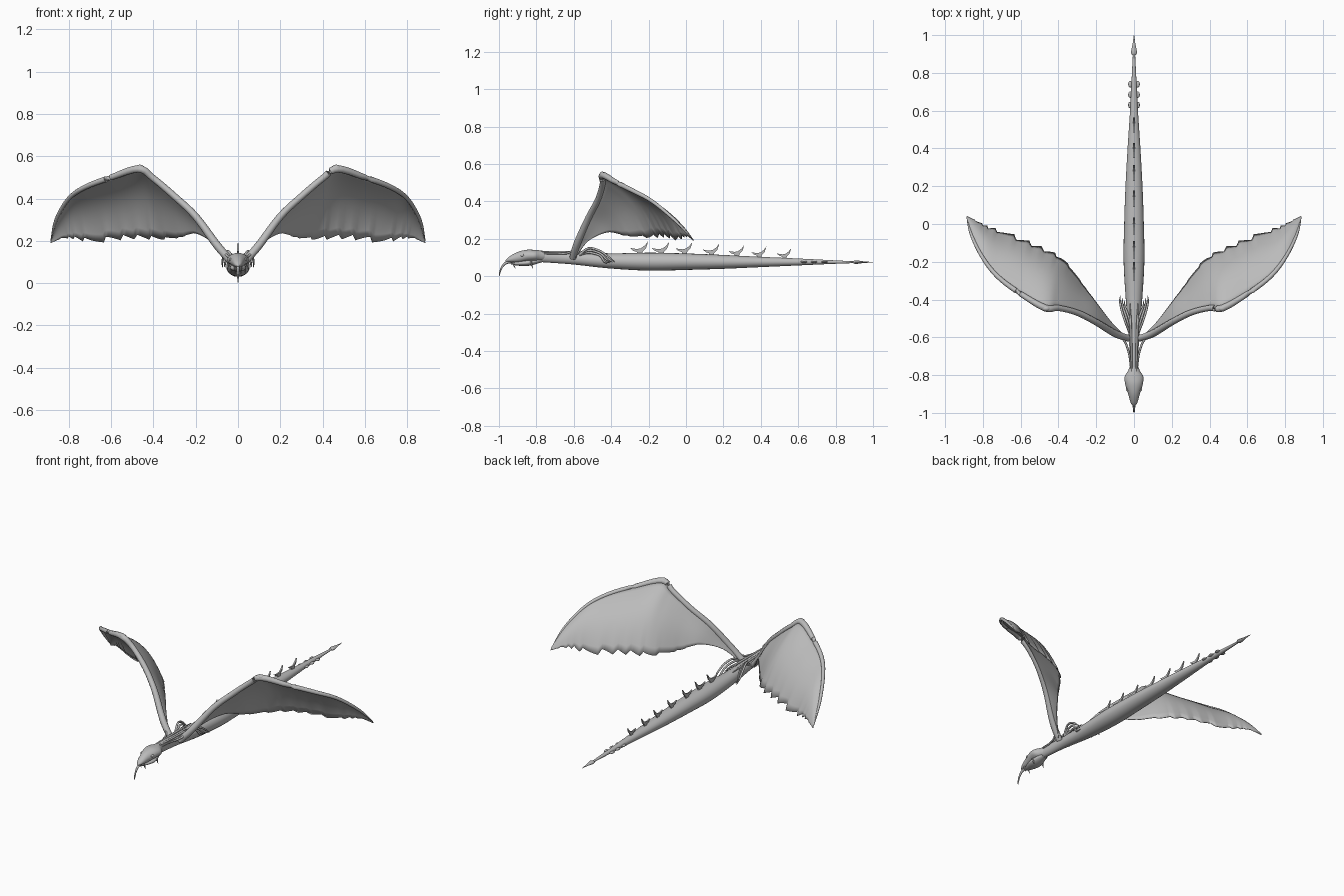
import bpy, bmesh, math
from mathutils import Vector

if "Cube" in bpy.data.objects:
    bpy.data.objects.remove(bpy.data.objects["Cube"])

grey = bpy.data.materials.new("plain grey")
grey.use_nodes = True
colour = (0.5, 0.5, 0.5, 1)
grey.diffuse_color = colour
grey.node_tree.nodes["Principled BSDF"].inputs["Base Color"].default_value = colour


def finish(name, bm, smooth=True, thickness=0):
    """Turn a bmesh into a shaded object."""
    bmesh.ops.recalc_face_normals(bm, faces=bm.faces)
    mesh = bpy.data.meshes.new(name)
    bm.to_mesh(mesh)
    bm.free()
    mesh.materials.append(grey)
    obj = bpy.data.objects.new(name, mesh)
    bpy.context.collection.objects.link(obj)
    if thickness:
        solid = obj.modifiers.new("thickness", "SOLIDIFY")
        solid.thickness = thickness
        solid.offset = 0
    if smooth:
        bpy.ops.object.select_all(action="DESELECT")
        obj.select_set(True)
        bpy.context.view_layer.objects.active = obj
        bpy.ops.object.shade_smooth_by_angle(angle=math.radians(50))
    return obj


def resample(points, steps):
    """Smooth spline through tuples of any length."""
    pts = [Vector(p) for p in points]
    result = []
    for i in range(len(pts) - 1):
        a, b, c = pts[max(i - 1, 0)], pts[i], pts[i + 1]
        d = pts[min(i + 2, len(pts) - 1)]
        for s in range(steps):
            t = s / steps
            result.append(b + (c - a) * t / 2
                          + (a * 2 - b * 5 + c * 4 - d) * t * t / 2
                          + (b * 3 - a - c * 3 + d) * t ** 3 / 2)
    result.append(pts[-1])
    return result


def skin(name, rings):
    """Join rings of points into a capped skin."""
    bm = bmesh.new()
    loops = [[bm.verts.new(p) for p in ring] for ring in rings]
    count = len(loops[0])
    for one, two in zip(loops, loops[1:]):
        for j in range(count):
            k = (j + 1) % count
            bm.faces.new((one[j], one[k], two[k], two[j]))
    bm.faces.new(loops[0])
    bm.faces.new(loops[-1])
    return finish(name, bm)


def loft(name, sections, sides=20, steps=5):
    """Sections along y: (y, half width, bottom, top)."""
    rings = []
    for y, w, low, high in resample([Vector(s) for s in sections], steps):
        angles = [math.tau * j / sides for j in range(sides)]
        rings.append([(w * math.cos(a), y, (low + high) / 2 + (high - low) / 2 * math.sin(a))
                      for a in angles])
    return skin(name, rings)


def tube(name, points, sides=8, steps=5):
    """Tapered tube through points: (x, y, z, radius)."""
    path = resample([Vector(p) for p in points], steps)
    rings = []
    for i, p in enumerate(path):
        along = (path[min(i + 1, len(path) - 1)] - path[max(i - 1, 0)]).to_3d().normalized()
        ref = Vector((1, 0, 0)) if abs(along.x) < 0.8 else Vector((0, 0, 1))
        u = along.cross(ref).normalized()
        v = along.cross(u)
        rings.append([p.to_3d() + (u * math.cos(a) + v * math.sin(a)) * p.w
                      for a in (math.tau * j / sides for j in range(sides))])
    return skin(name, rings)


def mirrored(points, side):
    return [(p[0] * side, *p[1:]) for p in points]


# Long serpent body with its neck and tail
loft("body", [(-.84, .022, .08, .13), (-.72, .022, .072, .136), (-.6, .028, .063, .128),
              (-.42, .042, .043, .122), (-.2, .055, .03, .126), (0, .052, .034, .122),
              (.2, .045, .04, .114), (.4, .034, .049, .104), (.6, .021, .058, .095),
              (.8, .011, .067, .085), (.92, .005, .071, .079)])
loft("tail_point", [(.89, .003, .073, .077), (.905, .016, .066, .085),
                    (.95, .008, .071, .08), (1, .001, .074, .076)], sides=8, steps=3)

# Head, lower jaw and hooked tongue
loft("head", [(-.965, .004, .078, .086), (-.945, .018, .075, .105), (-.9, .031, .072, .13),
              (-.85, .046, .078, .142), (-.81, .05, .08, .141), (-.78, .033, .08, .138),
              (-.75, .02, .085, .134)])
loft("lower_jaw", [(-.935, .006, .064, .072), (-.9, .024, .057, .08),
                   (-.84, .038, .056, .09), (-.77, .018, .075, .1)])
tube("tongue", [(0, -.93, .078, .008), (0, -.965, .07, .007), (0, -.985, .047, .005),
                (0, -.994, .025, .004), (0, -.998, .001, .001)])

# Crescent spines on the back
for n, y in enumerate((-.25, -.135, -.01, .135, .27, .39, .525)):
    size = 1 - n * .035
    base = .122 - max(y, 0) * .045
    outer = [(-.05, .03), (-.032, .014), (-.012, .008), (-.012, -.012), (.014, -.012),
             (.018, .01), (.037, .03), (.048, .066)]
    inner = [(.03, .043), (.01, .028), (-.01, .024), (-.03, .026)]
    bm = bmesh.new()
    face = bm.faces.new([bm.verts.new((-.004, y + a * size, base + b * size))
                         for a, b in outer + inner])
    moved = bmesh.ops.extrude_face_region(bm, geom=[face])["geom"]
    bmesh.ops.translate(bm, vec=(.008, 0, 0),
                        verts=[v for v in moved if isinstance(v, bmesh.types.BMVert)])
    finish(f"back_spine_{n + 1}", bm, smooth=False)

# Wing edges from shoulder to tip: leading and trailing
lead = [(.03, -.605, .1), (.1, -.58, .18), (.2, -.52, .315), (.3, -.47, .41),
        (.4, -.445, .495), (.47, -.445, .54), (.6, -.37, .5), (.72, -.28, .455),
        (.8, -.18, .4), (.86, -.06, .3), (.885, .035, .2)]
trail = [(.05, -.59, .1), (.12, -.52, .19), (.2, -.415, .235), (.27, -.32, .215),
         (.35, -.21, .205), (.43, -.145, .205), (.57, -.08, .2), (.68, -.04, .19),
         (.77, -.01, .205), (.83, .015, .21), (.885, .04, .19)]
ROWS, STEPS = 10, 9


def wing(label, side):
    front, back = resample(lead, STEPS), resample(trail, STEPS)
    last = len(front) - 1
    bm = bmesh.new()
    grid = []
    for i, (a, b) in enumerate(zip(front, back)):
        u = i / last
        # ragged teeth fade out at the shoulder and the tip
        tooth = ((u * 15 + .3 * math.sin(u * 23)) % 1) * .1 * min(1, 3 * u * u, 6 * (1 - u))
        column = []
        for r in range(ROWS + 1):
            t = r / ROWS
            p = a.lerp(b, t * (1 - tooth * t ** 3))
            lift = math.sin(math.pi * t) * .14 * (b - a).length
            p += Vector((.1, .5, .6)) * lift
            column.append(bm.verts.new((p.x * side, p.y, p.z)))
        grid.append(column)
    for one, two in zip(grid, grid[1:]):
        for r in range(ROWS):
            bm.faces.new((one[r], one[r + 1], two[r + 1], two[r]))
    finish(f"{label}_wing_membrane", bm, thickness=.004)
    radii = [.018, .019, .017, .016, .016, .018, .014, .012, .01, .008, .002]
    tube(f"{label}_wing_arm", mirrored([(*p, r) for p, r in zip(lead, radii)], side), sides=10)
    # wrist knob at the bend
    ball(f"{label}_wing_wrist", (.465 * side, -.448, .545), (.022, .014, .015))


def ball(name, centre, radii):
    bm = bmesh.new()
    bmesh.ops.create_uvsphere(bm, u_segments=16, v_segments=10, radius=1)
    bmesh.ops.scale(bm, vec=radii, verts=bm.verts)
    bmesh.ops.translate(bm, vec=centre, verts=bm.verts)
    finish(name, bm)


for label, side in (("left", 1), ("right", -1)):
    wing(label, side)
    # Eye and teeth
    ball(f"{label}_eye", (.035 * side, -.875, .112), (.008, .011, .008))
    for n, (x, y) in enumerate(((.014, -.925), (.034, -.83))):
        tube(f"{label}_fang_{n + 1}", mirrored([(x, y, .08, .006), (x, y + .004, .062, .004),
                                               (x, y + .012, .042, .001)], side), sides=6)
    # Tendons from the neck to the shoulder and along the back
    tube(f"{label}_neck_tendon", mirrored([(.018, -.76, .122, .004), (.026, -.69, .122, .005),
                                           (.045, -.63, .125, .006), (.075, -.59, .15, .005)], side))
    tube(f"{label}_back_tendon", mirrored([(.012, -.8, .132, .004), (.015, -.65, .13, .006),
                                           (.018, -.52, .128, .006), (.022, -.42, .122, .002)], side))
    # Small trailing claws behind the shoulder
    for n in range(3):
        s = n * .012
        tube(f"{label}_claw_{n + 1}", mirrored([(.025, -.57, .115, .007), (.045 - s, -.52, .15 - s, .006),
                                               (.064 - s, -.46, .135 - s, .006),
                                               (.074 - s, -.41 - s, .1 - s, .005),
                                               (.073 - s, -.38 - s, .075, .001)], side))
    # Paired tail fins
    for n, y in enumerate((.63, .685, .74)):
        ball(f"{label}_tail_fin_{n + 1}", (.02 * side, y, .077), (.011, .017, .006))
